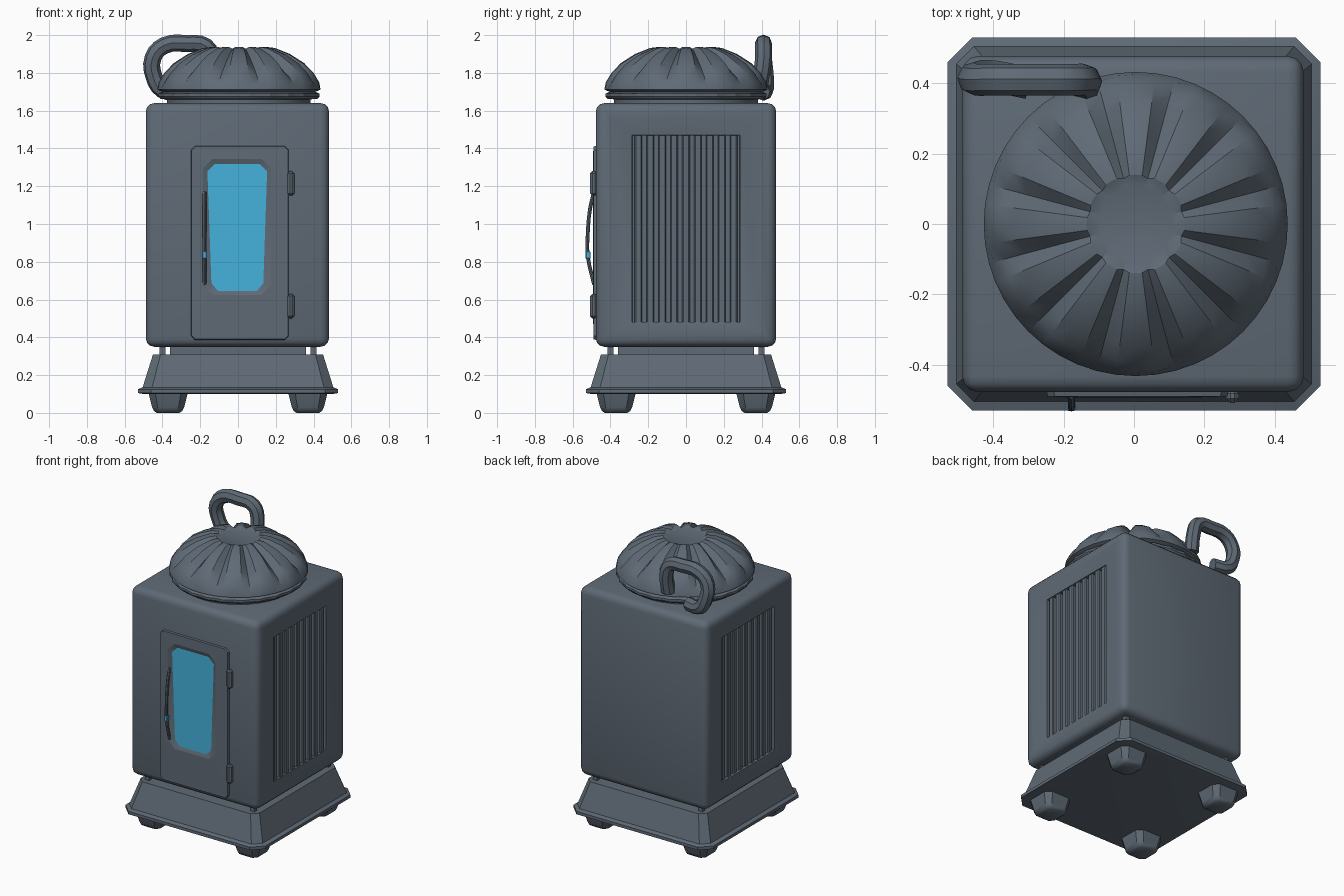
import bpy, bmesh
from math import sin, cos, pi, radians, copysign
from mathutils import Vector

if "Cube" in bpy.data.objects:
    bpy.data.objects.remove(bpy.data.objects["Cube"])


def material(name, colour):
    m = bpy.data.materials.new(name)
    m.use_nodes = True
    m.diffuse_color = colour
    m.node_tree.nodes["Principled BSDF"].inputs["Base Color"].default_value = colour
    return m


METAL = material("slate metal", (0.115, 0.145, 0.18, 1))
GLASS = material("blue glass", (0.06, 0.45, 0.72, 1))


def finish(obj, angle=30):
    bpy.ops.object.select_all(action="DESELECT")
    obj.select_set(True)
    bpy.context.view_layer.objects.active = obj
    if obj.type == "CURVE":
        bpy.ops.object.convert(target="MESH")
    bpy.ops.object.shade_smooth_by_angle(angle=radians(angle))
    return obj


def from_bmesh(name, bm, mat=METAL, angle=30):
    bmesh.ops.recalc_face_normals(bm, faces=bm.faces)
    me = bpy.data.meshes.new(name)
    bm.to_mesh(me)
    bm.free()
    me.materials.append(mat)
    obj = bpy.data.objects.new(name, me)
    bpy.context.collection.objects.link(obj)
    return finish(obj, angle)


def loft(name, rings, mat=METAL, angle=30):
    """Skin matching rings of points and cap both ends (the last face is the end cap)."""
    bm = bmesh.new()
    loops = [[bm.verts.new(p) for p in ring] for ring in rings]
    bm.faces.new(loops[0])
    for a, b in zip(loops, loops[1:]):
        for i in range(len(a)):
            j = (i + 1) % len(a)
            bm.faces.new((a[i], a[j], b[j], b[i]))
    bm.faces.new(loops[-1])
    return from_bmesh(name, bm, mat, angle)


def outline(hx, hy, c):
    """Rectangle with cut corners, counter-clockwise."""
    return [(-hx + c, -hy), (hx - c, -hy), (hx, -hy + c), (hx, hy - c),
            (hx - c, hy), (-hx + c, hy), (-hx, hy - c), (-hx, -hy + c)]


def slab_ring(h, c, z, cx=0, cy=0):
    return [(x + cx, y + cy, z) for x, y in outline(h, h, c)]


def box(name, lo, hi, bevel=0.0, mat=METAL, segments=1):
    bm = bmesh.new()
    bmesh.ops.create_cube(bm, size=1)
    lo, hi = Vector(lo), Vector(hi)
    for v in bm.verts:
        v.co = (lo + hi) / 2 + v.co * (hi - lo)
    if bevel:
        bmesh.ops.bevel(bm, geom=bm.edges[:], offset=bevel, segments=segments,
                        profile=0.5, affect="EDGES")
    return from_bmesh(name, bm, mat)


def tube(name, points, radius, mat=METAL):
    cu = bpy.data.curves.new(name, "CURVE")
    cu.dimensions = "3D"
    cu.bevel_depth = radius
    cu.bevel_resolution = 2
    cu.use_fill_caps = True
    cu.resolution_u = 3
    sp = cu.splines.new("BEZIER")
    sp.bezier_points.add(len(points) - 1)
    for bp, p in zip(sp.bezier_points, points):
        bp.co = p
        bp.handle_left_type = bp.handle_right_type = "AUTO"
    cu.materials.append(mat)
    obj = bpy.data.objects.new(name, cu)
    bpy.context.collection.objects.link(obj)
    return finish(obj)


# Base plinth with lip, flared skirt and recessed neck
loft("base", [slab_ring(0.50, 0.06, 0.10), slab_ring(0.53, 0.07, 0.105),
              slab_ring(0.53, 0.07, 0.125), slab_ring(0.505, 0.05, 0.135),
              slab_ring(0.45, 0.04, 0.31)])
box("neck", (-0.36, -0.36, 0.30), (0.36, 0.36, 0.36))

# Feet and small corner posts
for sx in (-1, 1):
    for sy in (-1, 1):
        side = ("left" if sx > 0 else "right") + ("_front" if sy < 0 else "_back")
        loft("foot_" + side, [slab_ring(h, h * 0.35, z, 0.37 * sx, 0.37 * sy)
                              for h, z in ((0.06, 0), (0.075, 0.01), (0.085, 0.03), (0.105, 0.11))])
        box("post_" + side, (0.40 * sx - 0.015, 0.40 * sy - 0.015, 0.30),
            (0.40 * sx + 0.015, 0.40 * sy + 0.015, 0.36))

# Cabinet body with rounded edges and sunken side vents
bm = bmesh.new()
bmesh.ops.create_cube(bm, size=1)
for v in bm.verts:
    v.co = (v.co.x * 0.97 - 0.003, v.co.y * 0.955, v.co.z * 1.29 + 0.995)
bmesh.ops.bevel(bm, geom=bm.edges[:], offset=0.045, segments=3, profile=0.5, affect="EDGES")
bm.normal_update()
for f in [f for f in bm.faces if abs(f.normal.x) > 0.99 and f.calc_area() > 0.5]:
    bmesh.ops.inset_individual(bm, faces=[f], thickness=0.05)
    bmesh.ops.inset_individual(bm, faces=[f], thickness=0.05, depth=-0.015)
    for v in f.verts:
        v.co.y = copysign(0.285, v.co.y)
        v.co.z = 1.47 if v.co.z > 1 else 0.48
    bmesh.ops.inset_individual(bm, faces=[f], thickness=0.002, depth=-0.04)
from_bmesh("body", bm)

# Vertical vent slats on both sides
for sx, side in ((1, "left"), (-1, "right")):
    for i in range(9):
        y = -0.252 + i * 0.063
        x = sorted((0.42 * sx, 0.462 * sx))
        box(f"vent_slat_{side}_{i + 1}", (x[0], y - 0.02, 0.475), (x[1], y + 0.02, 1.475), 0.006)


# Front door with a sunken window
def front_ring(hx, hz, c, y, cx, cz):
    return [(x + cx, y, z + cz) for x, z in outline(hx, hz, c)]


door = loft("door", [front_ring(0.26, 0.515, 0.02, -0.47, 0.01, 0.90),
                     front_ring(0.255, 0.51, 0.02, -0.490, 0.01, 0.90),
                     front_ring(0.18, 0.36, 0.05, -0.493, -0.005, 0.985),
                     front_ring(0.158, 0.336, 0.04, -0.482, -0.004, 0.982)], angle=20)
door.data.materials.append(GLASS)
door.data.polygons[-1].material_index = 1
for v in door.data.vertices:      # window narrows slightly toward its lower left edge
    if v.co.y > -0.483 and v.co.y < -0.481 and v.co.z < 0.9:
        v.co.x *= 0.87

# Hinges, pull bar and its coloured grip
for name, z in (("lower", 0.565), ("upper", 1.215)):
    box("hinge_" + name, (0.262, -0.508, z - 0.065), (0.298, -0.47, z + 0.065), 0.012)
tube("door_pull", [(-0.178, y, z) for y, z in
                   ((-0.487, 1.17), (-0.508, 1.08), (-0.52, 0.95), (-0.52, 0.83), (-0.487, 0.68))], 0.01)
box("pull_grip", (-0.19, -0.532, 0.815), (-0.166, -0.505, 0.855), 0.004, GLASS)


# Fluted domed lid on a short collar
def lid_ring(r, z, flute=0.0, teeth=0.0, n=48):
    ring = []
    for i in range(n):
        a = 2 * pi * i / n
        dip = flute * (1 - abs(cos(6 * a))) ** 2
        rr = r - dip * 0.6 + teeth * (i % 2)
        ring.append((rr * cos(a) + 0.005, rr * sin(a), z - dip))
    return ring


loft("lid", [lid_ring(0.38, 1.63), lid_ring(0.38, 1.66), lid_ring(0.415, 1.662),
             lid_ring(0.42, 1.675, 0, 0.01), lid_ring(0.42, 1.69, 0, 0.01),
             lid_ring(0.405, 1.70), lid_ring(0.432, 1.712), lid_ring(0.425, 1.75, 0.012),
             lid_ring(0.395, 1.80, 0.025), lid_ring(0.345, 1.852, 0.035),
             lid_ring(0.27, 1.90, 0.035), lid_ring(0.19, 1.932, 0.025),
             lid_ring(0.14, 1.938, 0.01), lid_ring(0.11, 1.925)], angle=25)

# Carrying handle arching over the back corner
tube("handle", [(x, y, z) for x, y, z in
                ((-0.30, 0.40, 1.70), (-0.40, 0.42, 1.71), (-0.445, 0.42, 1.78),
                 (-0.45, 0.41, 1.88), (-0.39, 0.41, 1.945), (-0.27, 0.41, 1.955),
                 (-0.17, 0.41, 1.94), (-0.14, 0.41, 1.87), (-0.14, 0.39, 1.74))], 0.045)
